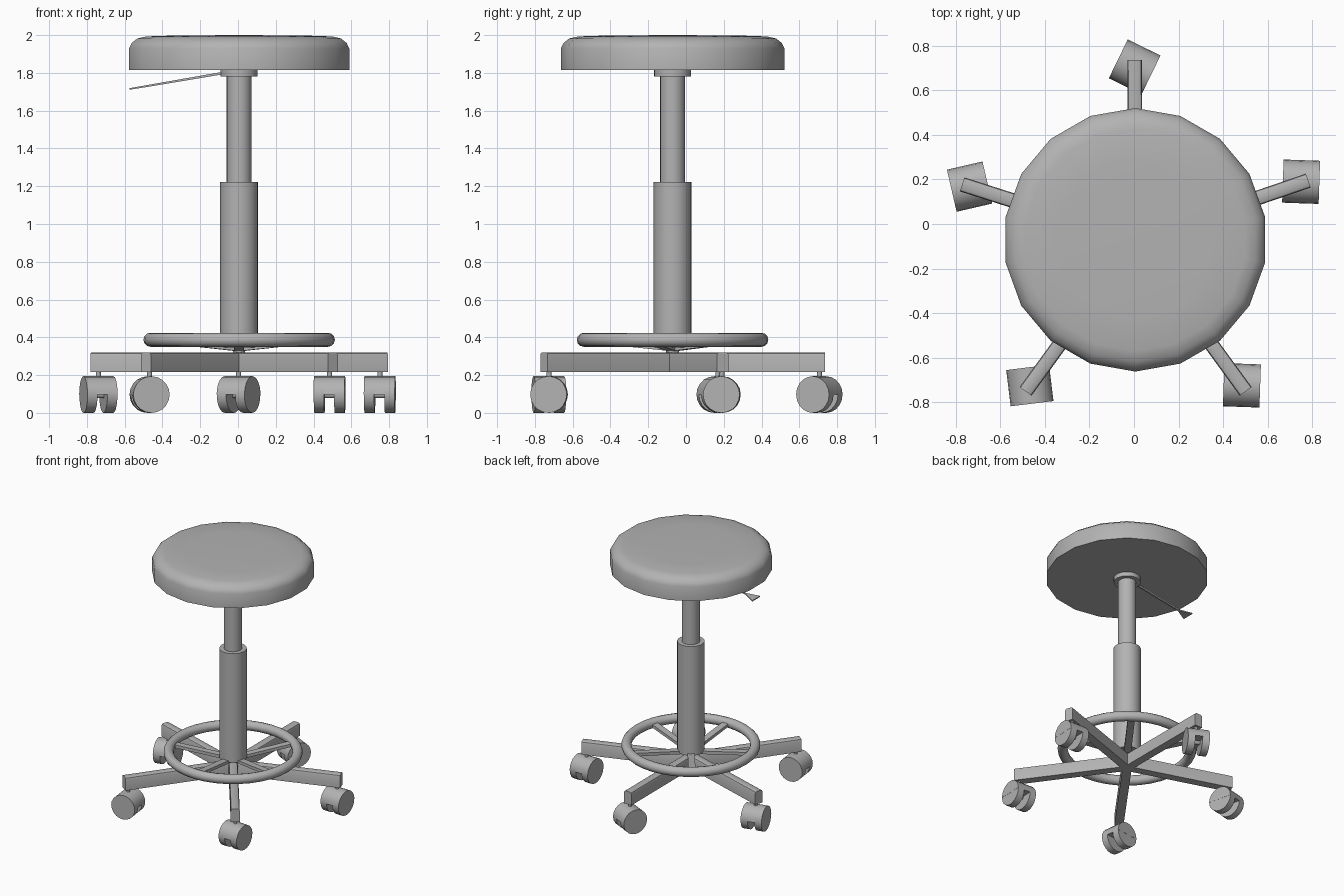
import bpy, bmesh, math
from mathutils import Matrix, Vector

if "Cube" in bpy.data.objects:
    bpy.data.objects.remove(bpy.data.objects["Cube"])

CX, CY = 0.006, -0.071          # stool axis
AXIS = Matrix.Translation((CX, CY, 0))

grey = bpy.data.materials.new("dark_grey")
grey.diffuse_color = (0.45, 0.45, 0.45, 1)
grey.use_nodes = True
grey.node_tree.nodes["Principled BSDF"].inputs["Base Color"].default_value = grey.diffuse_color


def finish(name, bm, mat, angle=35):
    bmesh.ops.remove_doubles(bm, verts=bm.verts, dist=1e-5)
    bmesh.ops.recalc_face_normals(bm, faces=bm.faces)
    me = bpy.data.meshes.new(name)
    bm.to_mesh(me)
    bm.free()
    me.materials.append(grey)
    ob = bpy.data.objects.new(name, me)
    bpy.context.collection.objects.link(ob)
    ob.matrix_world = mat
    bpy.ops.object.select_all(action='DESELECT')
    ob.select_set(True)
    bpy.context.view_layer.objects.active = ob
    bpy.ops.object.shade_smooth_by_angle(angle=math.radians(angle))
    return ob


def lathe(name, profile, sides, mat=AXIS, angle=40):
    """(radius, z) profile turned around z, first vertex at +y."""
    bm = bmesh.new()
    vs = [bm.verts.new((0, r, z)) for r, z in profile]
    es = [bm.edges.new(p) for p in zip(vs, vs[1:])]
    bmesh.ops.spin(bm, geom=vs + es, cent=(0, 0, 0), axis=(0, 0, 1),
                   angle=2 * math.pi, steps=sides)
    return finish(name, bm, mat, angle)


def prism(name, outline, x0, x1, mat):
    """Closed solid with a (y, z) outline, running along x."""
    bm = bmesh.new()
    a, b = [[bm.verts.new((x, y, z)) for y, z in outline] for x in (x0, x1)]
    bm.faces.new(a)
    bm.faces.new(b)
    for i in range(len(a)):
        j = (i + 1) % len(a)
        bm.faces.new((a[i], a[j], b[j], b[i]))
    return finish(name, bm, mat)


def rot(deg):
    return Matrix.Rotation(math.radians(deg), 4, 'Z')


# Padded seat, 18 sides with a rounded rim
lathe("seat", [(0, 1.816), (0.592, 1.816), (0.592, 1.93), (0.578, 1.958),
               (0.548, 1.982), (0.50, 1.993), (0.35, 1.998), (0, 2.0)], 18)

# Collar, gas lift, outer column and the small hub beneath
lathe("seat_collar", [(0, 1.782), (0.098, 1.782), (0.098, 1.82), (0, 1.82)], 24)
lathe("inner_column", [(0, 1.15), (0.066, 1.15), (0.066, 1.80), (0, 1.80)], 24)
lathe("outer_column", [(0, 0.345), (0.1, 0.345), (0.1, 1.222), (0, 1.222)], 24)
lathe("base_hub", [(0, 0.22), (0.034, 0.22), (0.034, 0.35), (0, 0.35)], 10)

# Foot ring
ring = [(0.470 + 0.037 * math.cos(a), 0.387 + 0.037 * math.sin(a))
        for a in [math.tau * i / 12 for i in range(13)]]
lathe("foot_ring", ring, 36, angle=60)

# Height lever with a flared paddle, pointing to -x
bm = bmesh.new()
rings = []
for x, z, w, t in [(-0.05, 1.805, 0.007, 0.007), (-0.49, 1.730, 0.006, 0.005),
                   (-0.58, 1.715, 0.05, 0.004)]:
    rings.append([bm.verts.new((x, sy * w, z + sz * t))
                  for sy, sz in [(-1, -1), (1, -1), (1, 1), (-1, 1)]])
for a, b in zip(rings, rings[1:]):
    for i in range(4):
        j = (i + 1) % 4
        bm.faces.new((a[i], a[j], b[j], b[i]))
bm.faces.new(rings[0])
bm.faces.new(rings[-1])
finish("height_lever", bm, AXIS)

# Cross-sections of leg and ring spoke
leg_outline = [(-0.033, 0.217), (0.033, 0.217), (0.033, 0.305), (0.029, 0.315),
               (0.02, 0.32), (-0.02, 0.32), (-0.029, 0.315), (-0.033, 0.305)]
spoke_outline = [(-0.026, -0.012), (0.026, -0.012), (0.026, 0.012), (-0.026, 0.012)]

# Caster outlines around the axle centre
R, HALF = 0.097, 0.082
disc = [(R * math.cos(math.tau * i / 20), R * math.sin(math.tau * i / 20)) for i in range(20)]
hood = disc[:11]

# Legs, spokes and twin-wheel casters: tip x, tip y, caster x, caster y, swivel
layout = [(0.783, 0.195, 0.751, 0.19, -2), (0.003, 0.736, 0.003, 0.706, -26),
          (-0.772, 0.178, -0.739, 0.168, 13), (-0.487, -0.752, -0.468, -0.726, 97),
          (0.502, -0.752, 0.485, -0.725, -2)]
for i, (tx, ty, px, py, swivel) in enumerate(layout):
    dx, dy = tx - CX, ty - CY
    prism(f"leg_{i}", leg_outline, 0, math.hypot(dx, dy),
          AXIS @ rot(math.degrees(math.atan2(dy, dx))))

    start, end = Vector((0.0, 0, 0.338)), Vector((0.455, 0, 0.385))
    tilt = Matrix.Rotation(-math.atan2(end.z - start.z, end.x - start.x), 4, 'Y')
    prism(f"ring_spoke_{i}", spoke_outline, 0, (end - start).length,
          AXIS @ rot(54 + 72 * i) @ Matrix.Translation(start) @ tilt)

    place = Matrix.Translation((px, py, R)) @ rot(swivel)
    for side in (-1, 1):
        prism(f"caster_wheel_{i}_{'left' if side < 0 else 'right'}", disc,
              side * 0.027, side * (HALF - 0.001), place)
    prism(f"caster_hood_{i}", hood, -HALF, HALF, place)
    lathe(f"caster_axle_{i}", [(0, -0.03), (0.02, -0.03), (0.02, 0.03), (0, 0.03)], 10,
          place @ Matrix.Rotation(math.pi / 2, 4, 'Y'))
    lathe(f"caster_stem_{i}", [(0, 0.08), (0.013, 0.08), (0.013, 0.135), (0, 0.135)], 12, place)
